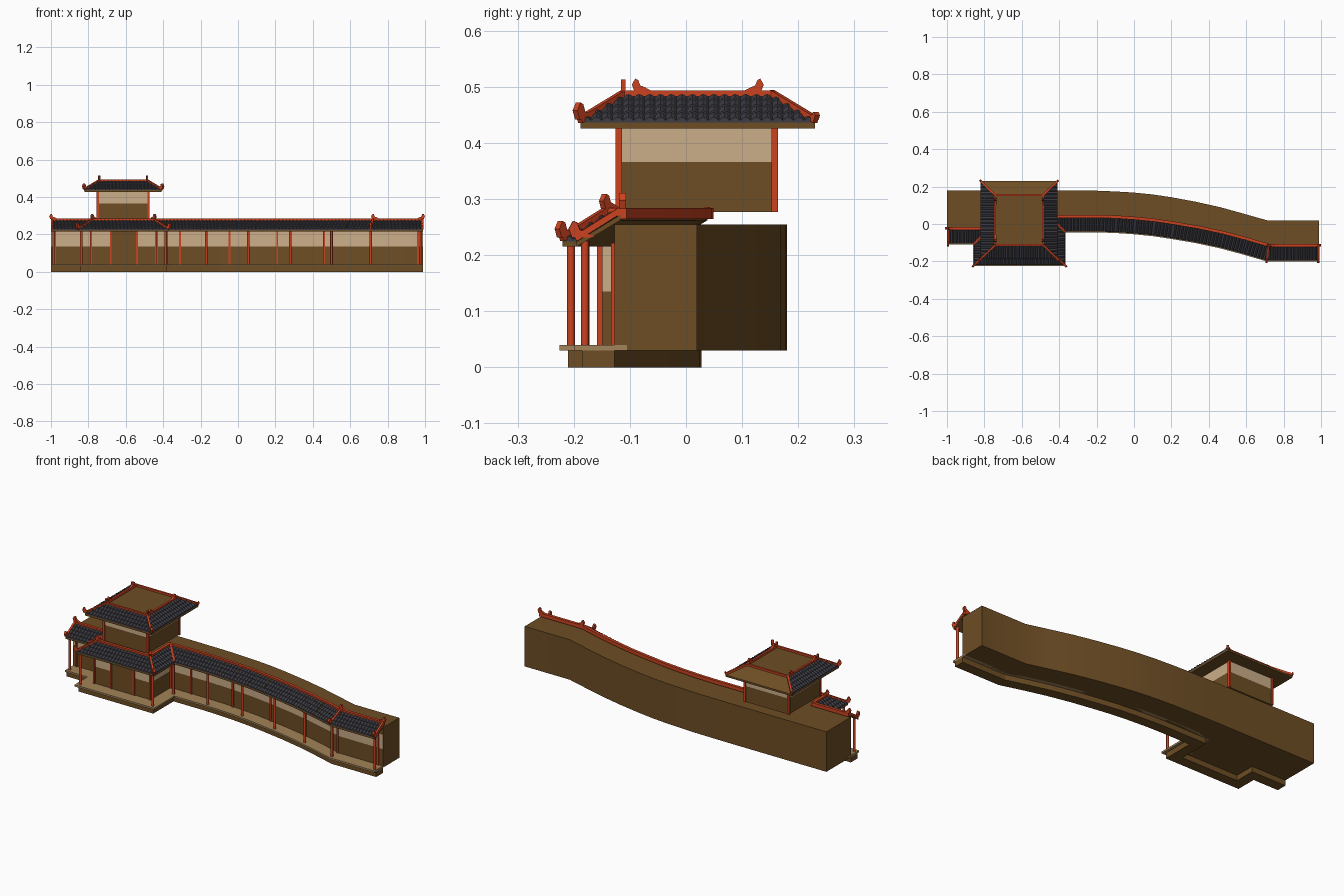
import bpy, bmesh, math
from mathutils import Vector, Matrix

cube = bpy.data.objects.get("Cube")
if cube:
    bpy.data.objects.remove(cube, do_unlink=True)


def material(name, rgb):
    m = bpy.data.materials.new(name)
    m.use_nodes = True
    m.diffuse_color = (*rgb, 1)
    m.node_tree.nodes["Principled BSDF"].inputs["Base Color"].default_value = (*rgb, 1)
    return m


BROWN = material("brown timber", (0.155, 0.075, 0.018))
CREAM = material("cream plaster", (0.6, 0.42, 0.25))
TAN = material("tan planks", (0.36, 0.23, 0.1))
RED = material("red lacquer", (0.6, 0.055, 0.014))
SLATE = material("slate tile", (0.045, 0.045, 0.056))
UP = Vector((0, 0, 1))


def finish(name, bm, *mats, smooth=False, recalc=True):
    if recalc:
        bmesh.ops.recalc_face_normals(bm, faces=bm.faces)
    me = bpy.data.meshes.new(name)
    bm.to_mesh(me)
    bm.free()
    for m in mats:
        me.materials.append(m)
    if smooth:
        me.shade_smooth()
        me.set_sharp_from_angle(angle=math.radians(35))
    ob = bpy.data.objects.new(name, me)
    bpy.context.scene.collection.objects.link(ob)
    return ob


def box(bm, lo, hi):
    lo, hi = Vector(lo), Vector(hi)
    bmesh.ops.create_cube(bm, size=1, matrix=Matrix.Translation((lo + hi) / 2) @ Matrix.Diagonal((*(hi - lo), 1)))


def bar(bm, p, q, w):
    d = q - p
    m = Matrix.Translation((p + q) / 2) @ d.to_track_quat('Y', 'Z').to_matrix().to_4x4()
    bmesh.ops.create_cube(bm, size=1, matrix=m @ Matrix.Diagonal((w, d.length + w / 2, w, 1)))


def finial(bm, p, d, k=1.0):
    """Upswept horn that points along d."""
    d = Vector((d[0], d[1], 0)).normalized()
    side = d.cross(UP) * 0.006
    outline = [(-.035, 0), (.008, 0), (.014, .016), (.006, .03), (-.001, .027), (-.006, .014), (-.018, .009)]
    rings = [[bm.verts.new(p + (d * f + UP * h) * k + side * s) for f, h in outline] for s in (-1, 1)]
    for r in rings:
        bm.faces.new(r)
    for i in range(len(outline)):
        j = (i + 1) % len(outline)
        bm.faces.new((rings[0][i], rings[0][j], rings[1][j], rings[1][i]))


def offset(path, dist):
    """Shift an open path to its left with mitred corners."""
    pts = [Vector((*p, 0)) for p in path]
    normals = [UP.cross(b - a).normalized() for a, b in zip(pts, pts[1:])]
    out = []
    for i, p in enumerate(pts):
        n, m = normals[max(i - 1, 0)], normals[min(i, len(normals) - 1)]
        out.append(p + (n + m) * dist / (1 + n.dot(m)))
    return out


def sweep(name, path, profile, mat):
    """Sweep an (offset, z) profile along a path."""
    bm = bmesh.new()
    rails = [[bm.verts.new(p + UP * z) for p in offset(path, o)] for o, z in profile]
    for r, s in zip(rails, rails[1:] + rails[:1]):
        for i in range(len(path) - 1):
            bm.faces.new((r[i], r[i + 1], s[i + 1], s[i]))
    for end in (0, -1):
        bm.faces.new([r[end] for r in rails])
    return finish(name, bm, mat)


def layered(name, outline, levels, is_cream):
    """Walls on an outline; a rule on (edge, layer) picks the plaster."""
    bm = bmesh.new()
    rings = [[bm.verts.new((p[0], p[1], z)) for p in outline] for z in levels]
    for k, (r, s) in enumerate(zip(rings, rings[1:])):
        for i in range(len(outline)):
            j = (i + 1) % len(outline)
            bm.faces.new((r[i], r[j], s[j], s[i])).material_index = int(is_cream(i, k))
    bm.faces.new(rings[0])
    bm.faces.new(rings[-1])
    return finish(name, bm, BROWN, CREAM, smooth=True)


def tile_panel(name, a, b, c, d, rows=4, pitch=0.019):
    """Rows of round tiles between eave a-b and ridge c-d, cut at both mitres."""
    u = (b - a).normalized()
    v = UP.cross(u)
    run, rise = (c - a).dot(v), c.z - a.z
    ss = [(p - a).dot(u) for p in (a, b, c, d)]
    count = math.ceil((max(ss) - min(ss)) / pitch)
    bm = bmesh.new()

    def vert(s, t, h):
        return bm.verts.new(a + u * s + v * (run * t) + UP * (rise * t + h))

    for row in range(rows):
        t0, t1 = row / rows, (row + 1) / rows
        lines = [[], [], []]
        for k in range(count * 4 + 1):
            s, h = min(ss) + k * pitch / 4, 0.006 * math.sin(math.pi * (k % 4) / 4)
            for line, t, z in zip(lines, (t0, t0, t1), (0, h + 0.004, h + 0.001)):
                line.append(vert(s, t, z))
        for low, high in zip(lines, lines[1:]):
            for k in range(count * 4):
                bm.faces.new((low[k], low[k + 1], high[k + 1], high[k]))
    for p, q, out in ((a, c, -u), (b, d, u)):
        n = (q - p).cross(UP).normalized()
        n = n if n.dot(out) > 0 else -n
        bmesh.ops.bisect_plane(bm, geom=bm.verts[:] + bm.edges[:] + bm.faces[:], plane_co=p, plane_no=n, clear_outer=True)
    return finish(name, bm, SLATE, recalc=False)


# Eave line of the gallery, from its right end round the porch to its left end
curve = [(-.2, -.04), (-.1, -.043), (0, -.05), (.1, -.06), (.2, -.075), (.33, -.097), (.46, -.125), (.58, -.157)]
eave = [(-1, -.105), (-.855, -.105), (-.855, -.22), (-.37, -.22), (-.37, -.04)] + curve + [(.71, -.195), (.99, -.195)]
WALL, RIDGE, Z_EAVE, Z_RIDGE = 0.068, 0.078, 0.224, 0.272

# Plinth, walkway, roof deck and ridge
sweep("plinth", eave, [(.01, 0), (.01, .03), (.068, .03), (.068, 0)], BROWN)
sweep("walkway", eave, [(-.005, .03), (-.005, .04), (.09, .04), (.09, .03)], TAN)
sweep("gallery_roof_deck", eave, [(0, .215), (0, Z_EAVE), (RIDGE, Z_RIDGE), (RIDGE, .262)], BROWN)
sweep("gallery_ridge", eave, [(.073, .264), (.073, .284), (.089, .284), (.089, .264)], RED)

# Long curved building
back = [(.99, .02), (.71, .02), (.58, .057), (.46, .09), (.33, .119), (.2, .143), (.1, .158), (0, .168),
        (-.1, .174), (-.2, .178), (-.4, .18), (-1, .18)]
layered("long_building", offset(eave, WALL) + back, [.03, .135, .215, .255],
        lambda i, k: k == 1 and i < len(eave) - 1)

# Gallery tiles
low = [p + UP * Z_EAVE for p in offset(eave, 0)]
high = [p + UP * Z_RIDGE for p in offset(eave, RIDGE)]
for i in range(len(eave) - 1):
    tile_panel("gallery_tiles", low[i], low[i + 1], high[i], high[i + 1])

# Hip bars and horns at corners, the bend and the ends
trim = bmesh.new()
last = len(eave) - 1
for i in (0, 1, 2, 3, 4, last - 1, last):
    x_in = {0: .005, last: -.005}.get(i, 0)
    p, q = low[i] + Vector((x_in, 0, .007)), high[i] + Vector((x_in, 0, .008))
    bar(trim, p, q, .011)
    if i not in (1, 4):
        finial(trim, p, p - q)
for i, way in ((0, -1), (last - 1, -1), (last, 1)):
    finial(trim, high[i] + Vector((-.004 * way, .004, .01)), (way, 0), .95)
for i in (2, 3):
    finial(trim, high[i] + UP * .01, low[i] - high[i], .9)
finish("gallery_roof_trim", trim, RED)


def along(dist, x):
    """Point at x on the shifted eave line."""
    pts = offset(eave, dist)
    hits = [a.lerp(b, (x - a.x) / (b.x - a.x)) for a, b in zip(pts, pts[1:]) if a.x < x <= b.x and b.x - a.x > .01]
    return hits[-1]


# Round porch pillars
bm = bmesh.new()
for x in (-.985, -.838, -.387, -.384, -.17, .055, .28, .5, .71, .978):
    p = along(.015, x)
    bmesh.ops.create_cone(bm, cap_ends=True, segments=12, radius1=.007, radius2=.007, depth=.185,
                          matrix=Matrix.Translation((p.x, p.y, .1325)))
finish("porch_pillars", bm, RED, smooth=True)

# Square wall posts
bm = bmesh.new()
for x in (-.978, -.786, -.68, -.54, -.439, -.434, -.31, -.045, .21, .46, .71, .962):
    p = along(.066, x)
    box(bm, (p.x - .005, p.y - .005, .04), (p.x + .005, p.y + .005, .222))
finish("wall_posts", bm, RED)

# Porch door
bm = bmesh.new()
box(bm, (-.68, -.155, .04), (-.54, -.15, .216))
finish("porch_door", bm, BROWN)


def rect(x0, x1, y0, y1, z=0):
    return [Vector(p) for p in ((x0, y0, z), (x1, y0, z), (x1, y1, z), (x0, y1, z))]


# Tower room and corner posts
room = rect(-.75, -.478, -.12, .158)
layered("tower_room", room, [.277, .366, .428], lambda i, k: k == 1)
bm = bmesh.new()
for p in room:
    box(bm, (p.x - .006, p.y - .006, .277), (p.x + .006, p.y + .006, .428))
finish("tower_posts", bm, RED)

# Tower roof deck with flat top
t_low = rect(-.82, -.408, -.188, .23, .436)
t_high = rect(-.742, -.486, -.112, .154, .482)
bm = bmesh.new()
rings = [[bm.verts.new(p) for p in ring] for ring in ([p - UP * .01 for p in t_low], t_low, t_high)]
for r, s in zip(rings, rings[1:]):
    for i in range(4):
        bm.faces.new((r[i], r[(i + 1) % 4], s[(i + 1) % 4], s[i]))
bm.faces.new(rings[0])
bm.faces.new(rings[2])
finish("tower_roof_deck", bm, BROWN)

# Tower tiles on the front and both sides
for i in (0, 1, 3):
    j = (i + 1) % 4
    tile_panel("tower_tiles", t_low[i], t_low[j], t_high[i], t_high[j])

# Tower ridge, hips and horns
trim = bmesh.new()
mid = sum(t_high, Vector()) / 4
for i in range(4):
    lift = UP * .006
    bar(trim, t_high[i] + lift, t_high[(i + 1) % 4] + lift, .011)
    bar(trim, t_low[i] + lift, t_high[i] + lift, .011)
    finial(trim, t_low[i] + lift, t_low[i] - t_high[i], 1.0 if i < 2 else .45)
    out = t_high[i] - mid
    finial(trim, t_high[i] + UP * .01 + Vector((0, -math.copysign(.026, out.y), 0)), (0, out.y), .75)
for p in t_high[:2]:
    box(trim, p + Vector((-.004, -.004, 0)), p + Vector((.004, .004, .031)))
finish("tower_roof_trim", trim, RED)
